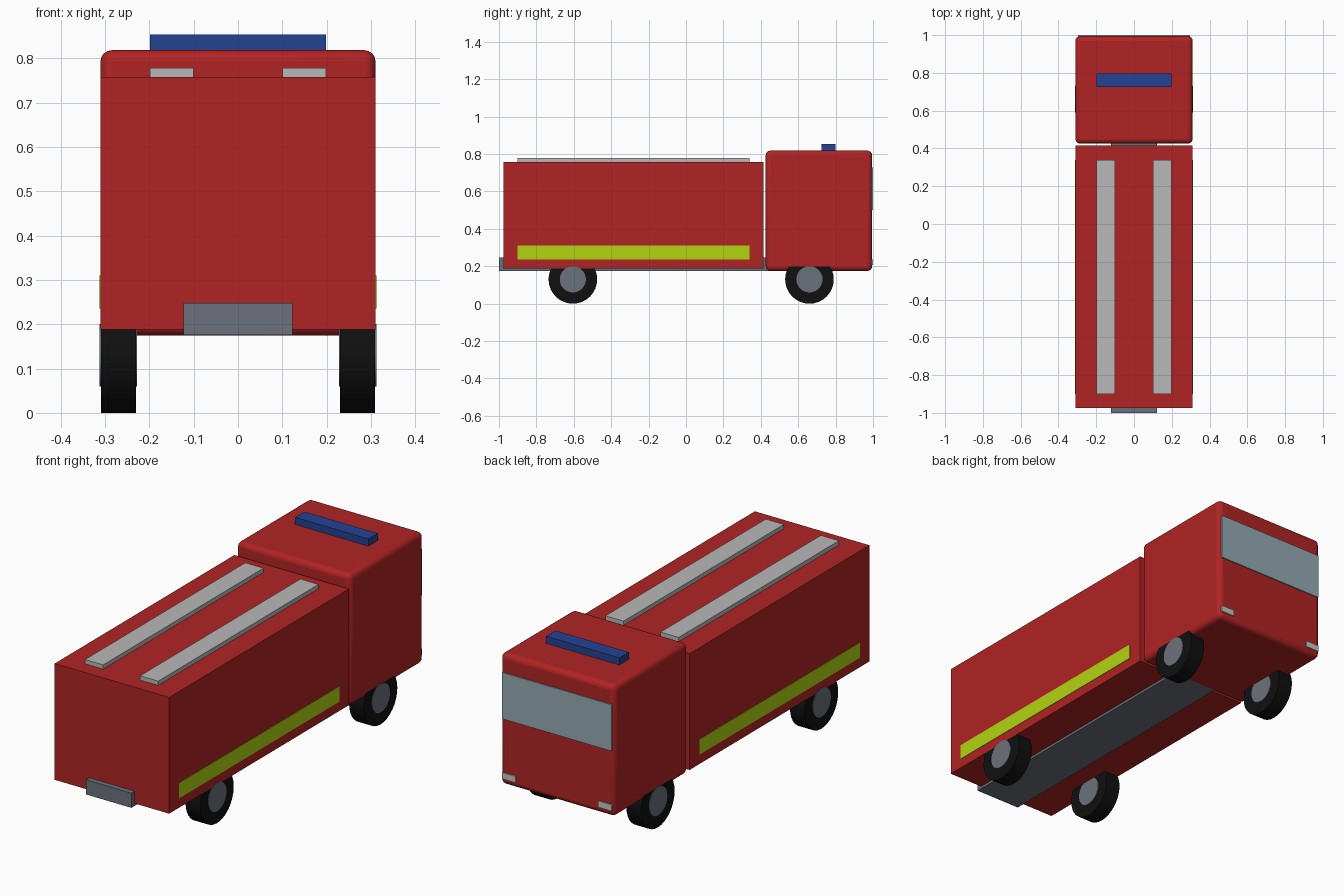
import bpy
import math

cube = bpy.data.objects.get("Cube")
if cube:
    bpy.data.objects.remove(cube, do_unlink=True)


def material(name, r, g, b):
    mat = bpy.data.materials.new(name)
    mat.use_nodes = True
    mat.diffuse_color = (r, g, b, 1)
    mat.node_tree.nodes["Principled BSDF"].inputs["Base Color"].default_value = (r, g, b, 1)
    return mat


RED = material("red paint", 0.44, 0.017, 0.017)
GREY = material("steel grey", 0.145, 0.165, 0.2)
SILVER = material("ladder silver", 0.48, 0.48, 0.48)
LIME = material("lime stripe", 0.44, 0.66, 0.005)
BLUE = material("beacon blue", 0.017, 0.055, 0.29)
GLASS = material("pale glass", 0.3, 0.4, 0.45)
BLACK = material("tyre black", 0.005, 0.005, 0.005)
LAMP = material("lamp white", 0.56, 0.56, 0.53)


def box(name, mat, x, y, z):
    """Box from (min, max) pairs along each axis."""
    bpy.ops.mesh.primitive_cube_add(size=1, location=[sum(p) / 2 for p in (x, y, z)])
    ob = bpy.context.object
    ob.name = name
    ob.scale = [p[1] - p[0] for p in (x, y, z)]
    bpy.ops.object.transform_apply(location=False, rotation=False, scale=True)
    ob.data.materials.append(mat)
    return ob


def disc(name, mat, radius, width, location):
    """Cylinder lying along x."""
    bpy.ops.mesh.primitive_cylinder_add(vertices=32, radius=radius, depth=width,
                                        location=location, rotation=(0, math.pi / 2, 0))
    ob = bpy.context.object
    ob.name = name
    ob.data.materials.append(mat)
    bpy.ops.object.shade_smooth_by_angle(angle=math.radians(35))
    return ob


def span(side, inner, outer):
    return sorted((side * inner, side * outer))


# Chassis and rear box body
box("chassis", GREY, (-0.123, 0.123), (-1, 0.7), (0.176, 0.248))
box("rear_body", RED, (-0.31, 0.31), (-0.975, 0.415), (0.188, 0.757))

# Cab with rounded edges
cab = box("cab", RED, (-0.31, 0.31), (0.426, 0.995), (0.175, 0.818))
bevel = cab.modifiers.new("rounded_edges", "BEVEL")
bevel.width = 0.025
bevel.segments = 4
bpy.ops.object.shade_smooth_by_angle(angle=math.radians(35))

# Windscreen and roof beacon
box("windscreen", GLASS, (-0.297, 0.297), (0.991, 1), (0.5, 0.727))
box("beacon_bar", BLUE, (-0.198, 0.198), (0.725, 0.798), (0.81, 0.853))

# Paired parts and wheels
for side, label in ((1, "left"), (-1, "right")):
    box(f"{label}_ladder", SILVER, span(side, 0.1, 0.198), (-0.9, 0.34), (0.75, 0.778))
    box(f"{label}_stripe", LIME, span(side, 0.305, 0.312), (-0.9, 0.34), (0.235, 0.31))
    box(f"{label}_headlight", LAMP, span(side, 0.224, 0.297), (0.991, 1), (0.206, 0.237))
    for axle, y in (("cab", 0.66), ("rear", -0.605)):
        centre = (side * 0.27, y, 0.13)
        disc(f"{label}_{axle}_tyre", BLACK, 0.13, 0.079, centre)
        disc(f"{label}_{axle}_hub", GREY, 0.07, 0.084, centre)
